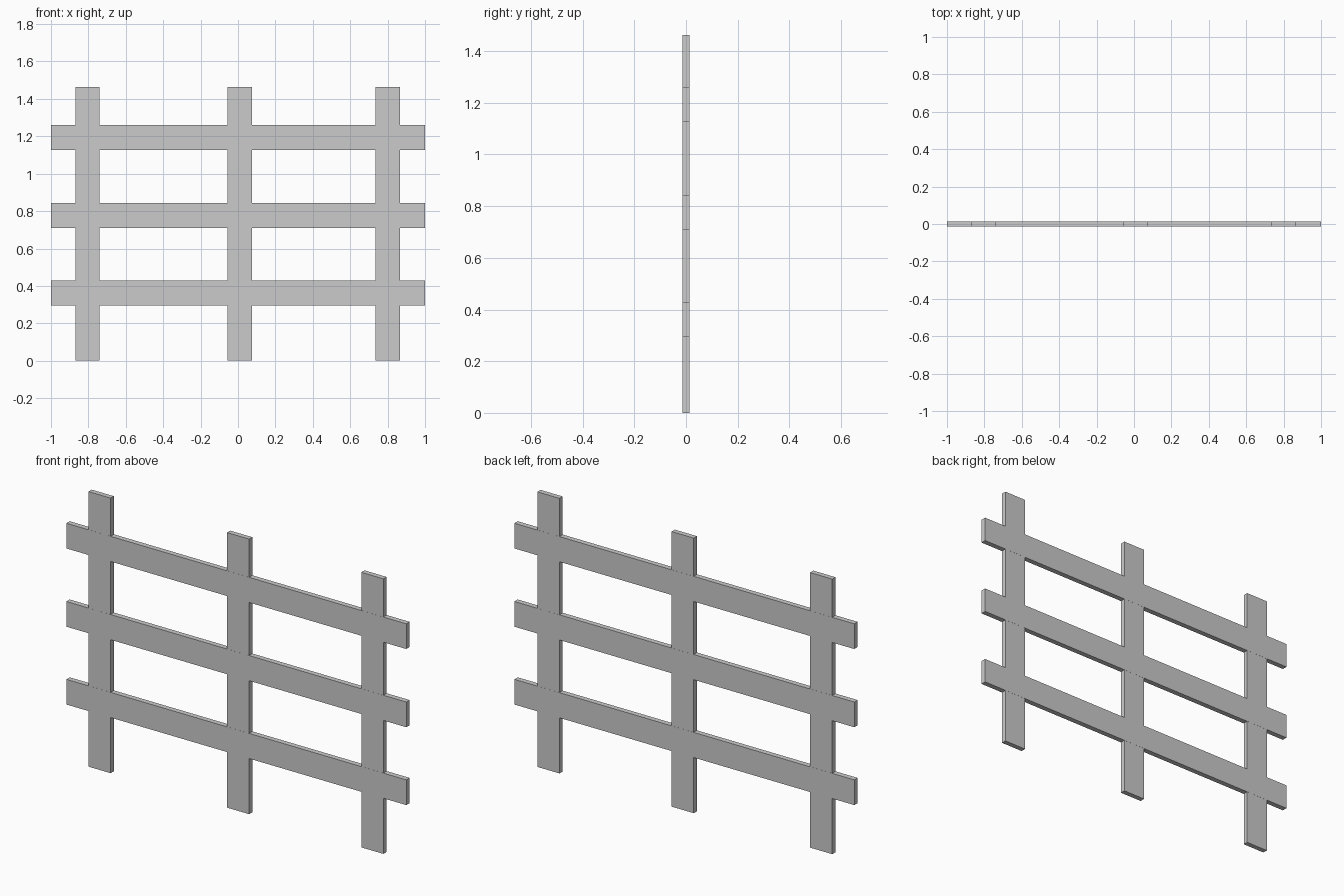
import bpy

if "Cube" in bpy.data.objects:
    bpy.data.objects.remove(bpy.data.objects["Cube"])


def board(name, x0, x1, z0, z1, thickness):
    """Flat plank spanning x0..x1 and z0..z1, centred on y = 0."""
    bpy.ops.mesh.primitive_cube_add(size=1, location=((x0 + x1) / 2, 0, (z0 + z1) / 2))
    ob = bpy.context.object
    ob.name = name
    ob.scale = (x1 - x0, thickness, z1 - z0)
    bpy.ops.object.transform_apply(location=False, rotation=False, scale=True)
    return ob


THICK = 0.028
POST_W, RAIL_H, HEIGHT = 0.13, 0.134, 1.463

# Upright posts, a hair thinner so the rails lie cleanly over them
for side, x in (("left", -0.805), ("middle", 0.01), ("right", 0.80)):
    board(f"{side}_post", x - POST_W / 2, x + POST_W / 2, 0, HEIGHT, THICK - 0.001)

# Horizontal rails
for level, z in (("lower", 0.363), ("middle", 0.777), ("upper", 1.193)):
    board(f"{level}_rail", -1, 1, z - RAIL_H / 2, z + RAIL_H / 2, THICK)
